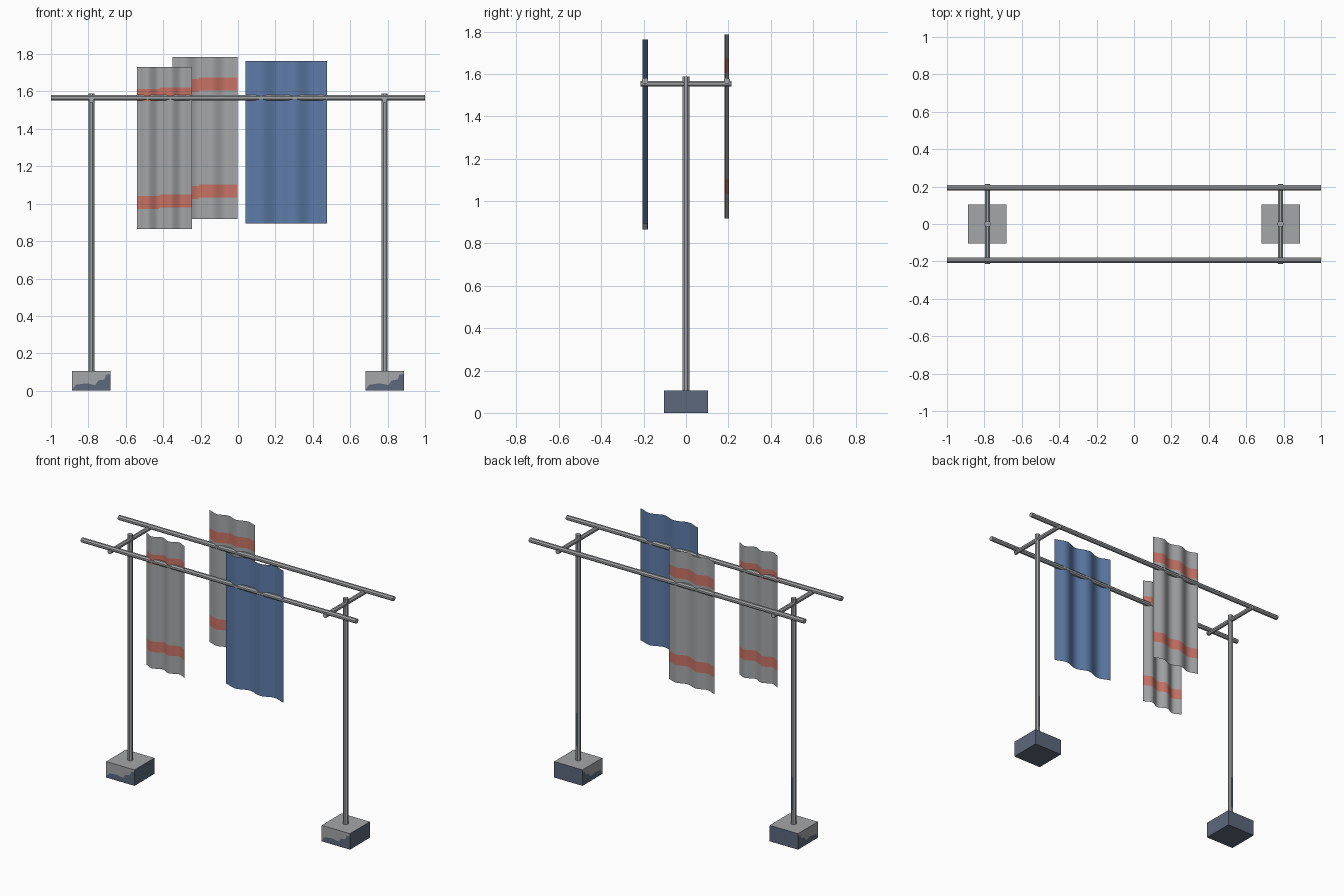
import bpy, bmesh, math
from mathutils import Matrix, Vector

if "Cube" in bpy.data.objects:
    bpy.data.objects.remove(bpy.data.objects["Cube"], do_unlink=True)


def material(name, rgb):
    m = bpy.data.materials.new(name)
    m.use_nodes = True
    m.diffuse_color = (*rgb, 1)
    m.node_tree.nodes["Principled BSDF"].inputs["Base Color"].default_value = (*rgb, 1)
    return m


grey = material("pale grey", (0.37, 0.38, 0.39))
blue = material("cloth blue", (0.11, 0.20, 0.39))
red = material("stripe red", (0.57, 0.17, 0.13))
slate = material("slate", (0.11, 0.14, 0.20))


def finish(bm, name, mats, smooth=False):
    mesh = bpy.data.meshes.new(name)
    bm.to_mesh(mesh)
    bm.free()
    for m in mats:
        mesh.materials.append(m)
    obj = bpy.data.objects.new(name, mesh)
    bpy.context.collection.objects.link(obj)
    if smooth:
        mesh.shade_smooth()
    return obj


def pole(name, start, end, radius, sides=8):
    start, end = Vector(start), Vector(end)
    axis = end - start
    bm = bmesh.new()
    turn = axis.to_track_quat('Z', 'Y').to_matrix().to_4x4()
    half = Matrix.Rotation(math.pi / sides, 4, 'Z')
    bmesh.ops.create_cone(bm, cap_ends=True, segments=sides, radius1=radius, radius2=radius,
                          depth=axis.length,
                          matrix=Matrix.Translation((start + end) / 2) @ turn @ half)
    return bm


# Stained edge across a block face: (fraction along face, height)
STAIN = [(0, 0.005), (0.1, 0.032), (0.38, 0.04), (0.6, 0.03), (0.68, 0.055),
         (0.84, 0.06), (0.88, 0.085), (1, 0.09)]


def block(name, cx, half=0.103, height=0.105):
    bm = bmesh.new()
    corners = [(-half, -half), (half, -half), (half, half), (-half, half)]
    low = [bm.verts.new((cx + x, y, 0)) for x, y in corners]
    high = [bm.verts.new((cx + x, y, height)) for x, y in corners]
    bm.faces.new(high)
    bm.faces.new(low[::-1]).material_index = 1
    for i in range(4):
        j = (i + 1) % 4
        if i in (1, 2):
            bm.faces.new((low[i], low[j], high[j], high[i])).material_index = 1
            continue
        # front and right faces are split along the stain edge
        line = []
        for t, z in STAIN:
            t = t if i == 0 else 1 - t
            p = low[i].co.lerp(low[j].co, t)
            line.append(bm.verts.new((p.x, p.y, z)))
        if i == 3:
            line.reverse()
        bm.faces.new([low[i], low[j]] + line[::-1]).material_index = 1
        bm.faces.new(line + [high[j], high[i]])
    finish(bm, name, [grey, slate])


# Stands: block, post and cross arm on each side
POST_X, RAIL_Y, RAIL_Z = 0.784, 0.193, 1.567
for side, x in (("left", POST_X), ("right", -POST_X)):
    block(side + "_base", x)
    bm = pole("post", (x, 0, 0.1), (x, 0, 1.588), 0.017)
    for z in (0.2, 0.42):
        bmesh.ops.bisect_plane(bm, geom=bm.verts[:] + bm.edges[:] + bm.faces[:],
                               plane_co=(0, 0, z), plane_no=(0, 0, 1))
    bm.normal_update()
    for f in bm.faces:
        stained = 0.2 < f.calc_center_median().z < 0.42
        f.material_index = int(stained and f.normal.y > 0.9)
    finish(bm, side + "_post", [grey, slate])
    finish(pole("arm", (x, -0.215, 1.553), (x, 0.215, 1.553), 0.0145), side + "_cross_arm", [grey])

# Long rails
for side, y in (("front", -RAIL_Y), ("back", RAIL_Y)):
    finish(pole("rail", (-1, y, RAIL_Z), (1, y, RAIL_Z), 0.0155), side + "_rail", [grey])


# Hanging cloths: thin wavy sheets, banded by height
def cloth(name, x0, x1, z0, z1, y, wave, base, bands=(), columns=40):
    levels = sorted({z0, z1, *(z for band in bands for z in band)})
    bm = bmesh.new()
    rows = []
    for z in levels:
        row = []
        for c in range(columns + 1):
            u = c / columns
            step = 0 if z in (z0, z1) else math.copysign(0.004, u - 0.41)
            sway = -wave * math.cos(2 * math.pi * (u - 0.19) / 0.415)
            row.append(bm.verts.new((x0 + (x1 - x0) * u, y + sway, z + step)))
        rows.append(row)
    for k in range(len(levels) - 1):
        mid = (levels[k] + levels[k + 1]) / 2
        striped = any(a < mid < b for a, b in bands)
        for c in range(columns):
            f = bm.faces.new((rows[k][c], rows[k][c + 1], rows[k + 1][c + 1], rows[k + 1][c]))
            f.material_index = int(striped)
    finish(bm, name, [base, red], smooth=True)


cloth("blue_cloth", 0.04, 0.475, 0.895, 1.763, -RAIL_Y, 0.013, blue)
cloth("front_striped_cloth", -0.54, -0.245, 0.865, 1.732, -RAIL_Y, 0.0125, grey,
      [(0.977, 1.046), (1.552, 1.618)])
cloth("back_striped_cloth", -0.35, -0.003, 0.918, 1.785, RAIL_Y, 0.0105, grey,
      [(1.03, 1.1), (1.602, 1.672)])
